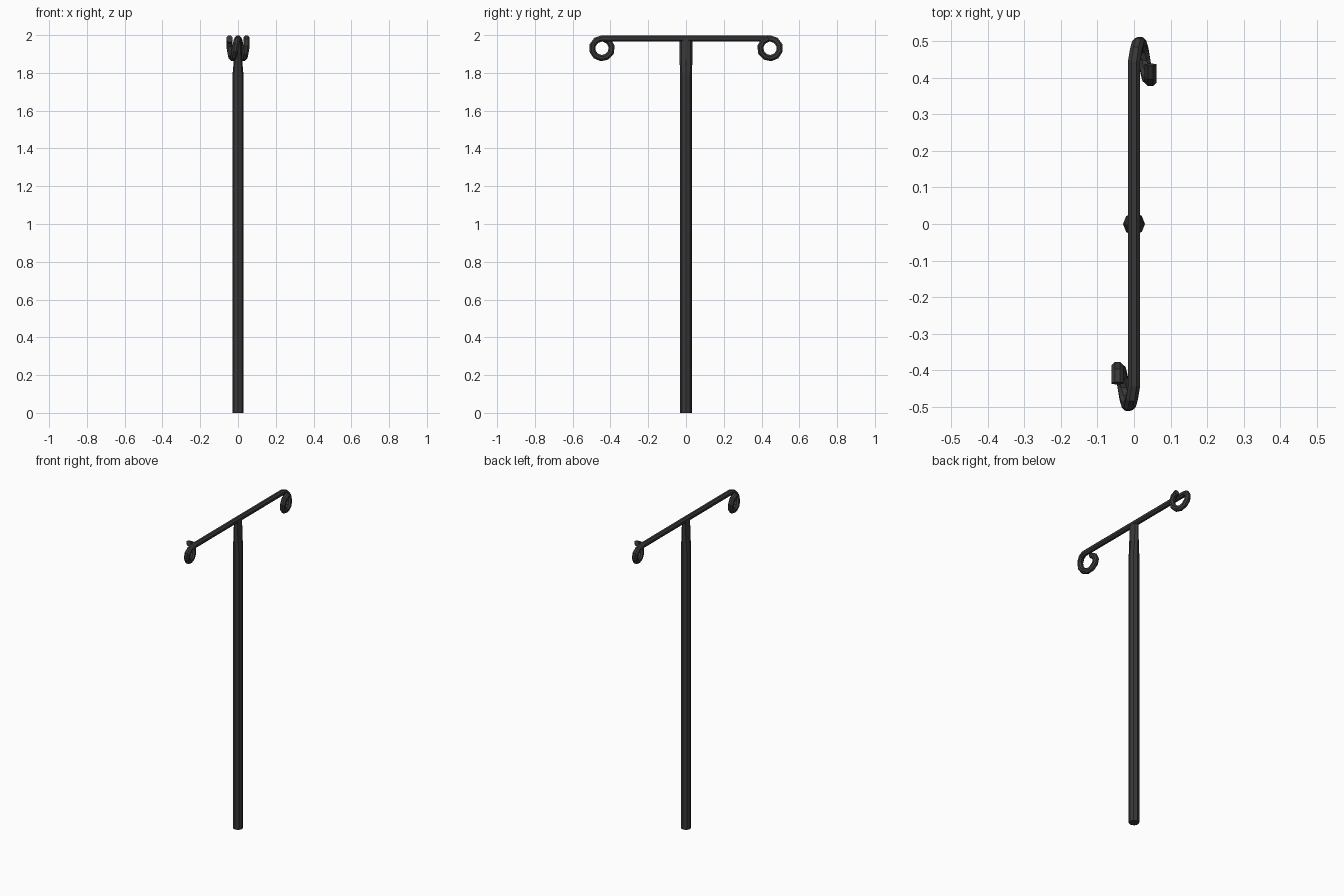
import bpy, bmesh, math
from mathutils import Vector

if "Cube" in bpy.data.objects:
    bpy.data.objects.remove(bpy.data.objects["Cube"])

iron = bpy.data.materials.new("dark_iron")
iron.diffuse_color = (0.04, 0.04, 0.04, 1)
iron.use_nodes = True
iron.node_tree.nodes["Principled BSDF"].inputs["Base Color"].default_value = iron.diffuse_color


def loft(name, rings):
    """Skin a list of equal vertex rings and cap both ends."""
    bm = bmesh.new()
    loops = [[bm.verts.new(p) for p in ring] for ring in rings]
    n = len(loops[0])
    for a, b in zip(loops, loops[1:]):
        for i in range(n):
            j = (i + 1) % n
            bm.faces.new((a[i], a[j], b[j], b[i]))
    bm.faces.new(loops[0][::-1])
    bm.faces.new(loops[-1])
    bmesh.ops.recalc_face_normals(bm, faces=bm.faces)
    mesh = bpy.data.meshes.new(name)
    bm.to_mesh(mesh)
    bm.free()
    mesh.materials.append(iron)
    obj = bpy.data.objects.new(name, mesh)
    bpy.context.collection.objects.link(obj)
    return obj


def circle(sides, offset=0.0):
    angles = [math.tau * i / sides + offset for i in range(sides)]
    return [(math.cos(a), math.sin(a)) for a in angles]


# Upright post, flattened towards the top where it meets the bar
sections = [(0, 0.03, 0.031), (1.78, 0.03, 0.031),
            (1.87, 0.022, 0.034), (1.975, 0.017, 0.034)]
loft("post", [[Vector((rx * c, ry * s, z)) for c, s in circle(8)]
              for z, rx, ry in sections])

# Crossbar with a sideways-drifting curl at each end
ROD, CURL, END_Y, BAR_Z, STEPS = 0.018, 0.052, 0.445, 1.982, 10
half = []
for i in range(STEPS + 1):
    t = i / STEPS
    a = math.radians(350) * t
    drift = 0.045 * min(1, t / 0.8)
    centre = Vector((drift, END_Y + CURL * math.sin(a),
                     BAR_Z - CURL * (1 - math.cos(a))))
    outward = Vector((0, math.sin(a), math.cos(a)))
    half.append([centre + ROD * (outward * s + Vector((c, 0, 0)))
                 for c, s in circle(8, math.pi / 8)])

# The other half is the same curl turned half a circle about z
other = []
for ring in reversed(half):
    turned = [Vector((-p.x, -p.y, p.z)) for p in ring]
    other.append([turned[(3 - k) % 8] for k in range(8)])
loft("curled_crossbar", other + half)
